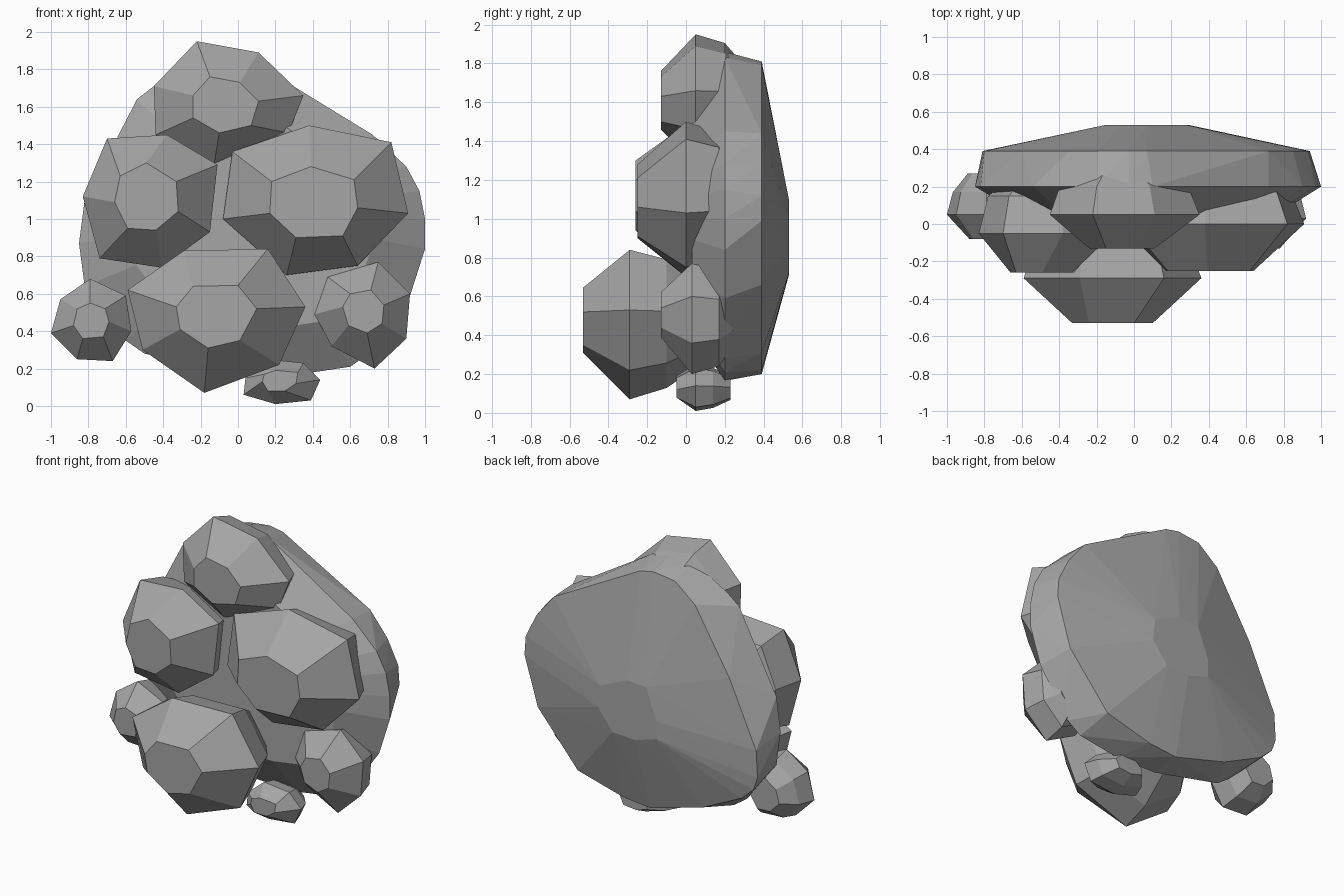
import bpy, bmesh

stone = bpy.data.materials.new("stone_grey")
stone.diffuse_color = (0.38, 0.38, 0.38, 1)


def finish(bm, name):
    bmesh.ops.recalc_face_normals(bm, faces=bm.faces)
    mesh = bpy.data.meshes.new(name)
    bm.to_mesh(mesh)
    bm.free()
    mesh.materials.append(stone)
    bpy.context.collection.objects.link(bpy.data.objects.new(name, mesh))


def scaled(ring, s):
    cx = sum(p[0] for p in ring) / len(ring)
    cz = sum(p[1] for p in ring) / len(ring)
    return [(cx + (x - cx) * s, cz + (z - cz) * s) for x, z in ring]


def rock(name, depths, cap, girdle):
    """Faceted boulder: front cap, widest girdle, shoulder and back cap."""
    rings = [cap, girdle, scaled(girdle, 0.86), scaled(girdle, 0.5)]
    bm = bmesh.new()
    loops = [[bm.verts.new((x, y, z)) for x, z in ring]
             for ring, y in zip(rings, depths)]
    for a, b in zip(loops, loops[1:]):
        for i in range(len(a)):
            j = (i + 1) % len(a)
            bm.faces.new((a[i], a[j], b[j], b[i]))
    bm.faces.new(loops[0])
    bm.faces.new(loops[-1])
    finish(bm, name)


# Backing slab: convex stone with a bevelled front and a shallow domed back
rim = [(1, .84), (1, 1), (.97, 1.15), (.9, 1.28), (.72, 1.45), (.35, 1.67),
       (.1, 1.83), (-.03, 1.86), (-.2, 1.85), (-.45, 1.71), (-.54, 1.64),
       (-.63, 1.44), (-.82, 1.1), (-.85, .87), (-.82, .64), (-.6, .35),
       (-.5, .28), (0, .17), (.3, .165), (.6, .21), (.7, .28), (.92, .59)]
back_rim = [(-.03, 1.81), (-.19, 1.79), (-.34, 1.67), (-.6, 1.24), (-.8, .8),
            (-.81, .62), (-.78, .53), (-.69, .45), (-.4, .31), (-.01, .2),
            (.2, .22), (.54, .31), (.84, .66), (.94, .99), (.93, 1.12),
            (.85, 1.28), (.72, 1.44), (.35, 1.63), (.07, 1.79)]
back_cap = [(.075, 1.1), (-.07, 1.09), (-.15, .88), (-.15, .76), (.01, .71),
            (.18, .72), (.29, .86), (.275, 1.01)]
bm = bmesh.new()
for ring, y in ((scaled(rim, .7), .03), (rim, .2), (back_rim, .39), (back_cap, .53)):
    for x, z in ring:
        bm.verts.new((x, y, z))
bmesh.ops.convex_hull(bm, input=bm.verts)
finish(bm, "backing_slab")

# Large boulders
rock("top_boulder", (-.13, .05, .2, .3),
     [(-.15, 1.76), (.01, 1.73), (.11, 1.63), (.07, 1.5), (-.1, 1.46), (-.24, 1.54), (-.24, 1.66)],
     [(-.22, 1.95), (.11, 1.89), (.35, 1.66), (.27, 1.46), (-.13, 1.28), (-.44, 1.45), (-.45, 1.71)])
rock("left_boulder", (-.26, -.05, .15, .25),
     [(-.63, 1.23), (-.49, 1.3), (-.33, 1.2), (-.32, 1.04), (-.44, .94), (-.59, .95), (-.66, 1.09)],
     [(-.7, 1.43), (-.38, 1.45), (-.11, 1.29), (-.15, .93), (-.41, .74), (-.74, .79), (-.83, 1.12)])
rock("right_boulder", (-.25, 0, .17, .27),
     [(.18, 1.2), (.39, 1.28), (.62, 1.21), (.64, 1.06), (.56, .91), (.31, .9), (.17, 1.03)],
     [(-.03, 1.36), (.38, 1.5), (.82, 1.41), (.91, 1.03), (.64, .75), (.26, .7), (-.08, 1)])
rock("bottom_boulder", (-.53, -.29, -.1, .12),
     [(-.24, .64), (0, .645), (.1, .52), (.01, .35), (-.16, .31), (-.31, .41), (-.33, .53)],
     [(-.29, .83), (.16, .84), (.36, .53), (.22, .22), (-.18, .07), (-.51, .3), (-.59, .62)])

# Small stones
rock("right_stone", (-.13, .03, .17, .24),
     [(.71, .62), (.78, .54), (.77, .44), (.69, .39), (.59, .43), (.56, .53), (.6, .6)],
     [(.75, .77), (.92, .6), (.9, .36), (.73, .2), (.5, .32), (.41, .49), (.48, .69)])
rock("left_stone", (-.08, .05, .17, .27),
     [(-.79, .55), (-.71, .52), (-.69, .45), (-.72, .37), (-.83, .36), (-.88, .43), (-.86, .52)],
     [(-.79, .68), (-.6, .59), (-.57, .4), (-.67, .24), (-.86, .25), (-1, .39), (-.95, .57)])
rock("bottom_stone", (-.05, .05, .14, .23),
     [(.2, .19), (.32, .18), (.31, .12), (.25, .08), (.16, .08), (.13, .13), (.14, .17)],
     [(.16, .25), (.35, .23), (.44, .14), (.39, .03), (.2, .01), (.03, .06), (.04, .15)])
